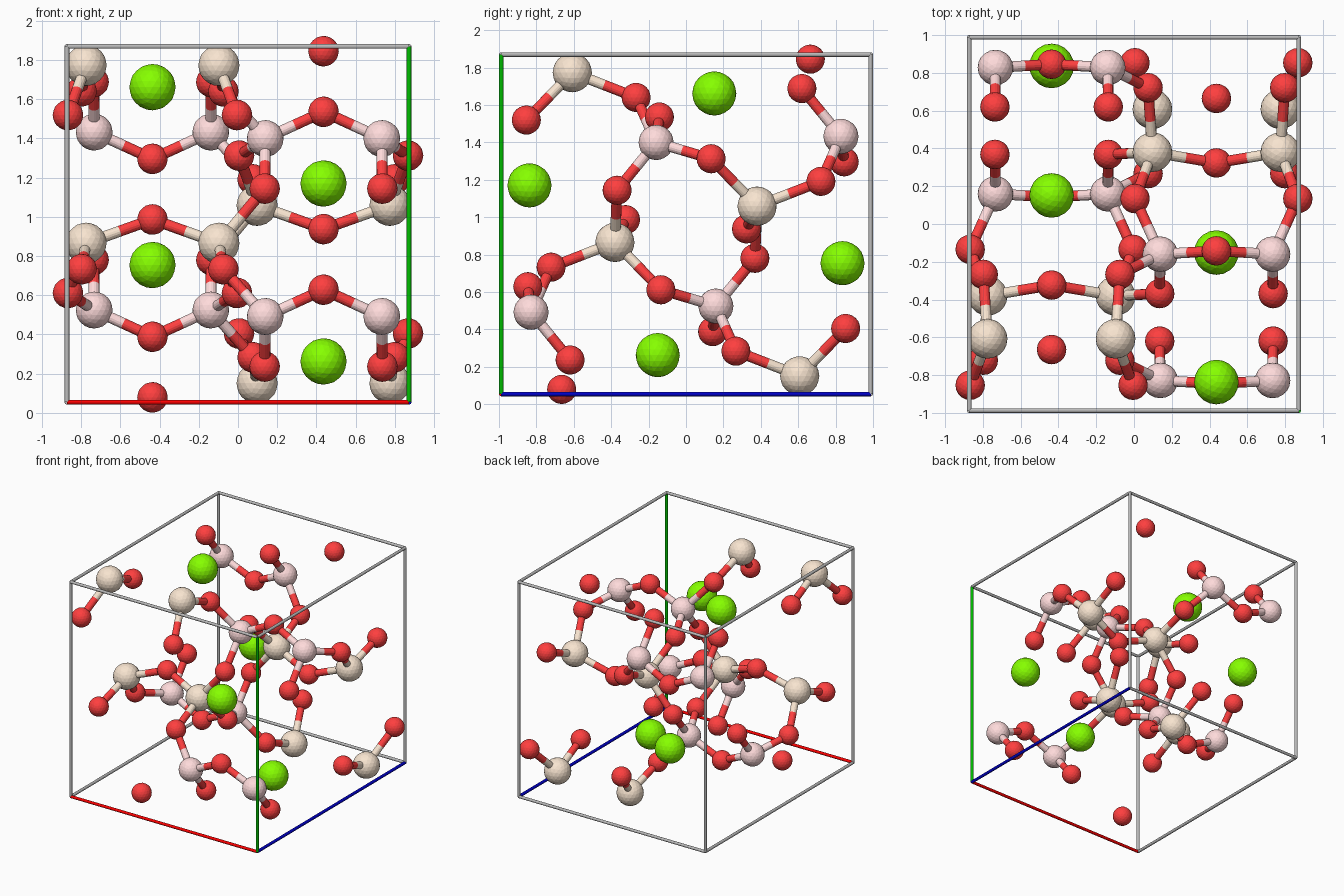
import bpy, bmesh
from mathutils import Vector, Matrix

if "Cube" in bpy.data.objects:
    bpy.data.objects.remove(bpy.data.objects["Cube"])

# Unit cell edge lengths (model x, y, z) and height of its centre
CX, CY, CZ = 1.745, 1.976, 1.815
ZC = 0.962
BOND_R, EDGE_R = 0.028, 0.012


def material(name, rgb):
    m = bpy.data.materials.new(name)
    m.diffuse_color = (*rgb, 1)
    m.use_nodes = True
    m.node_tree.nodes["Principled BSDF"].inputs["Base Color"].default_value = m.diffuse_color
    return m


def make_mesh(name, mat, build):
    me = bpy.data.meshes.new(name)
    bm = bmesh.new()
    build(bm)
    bm.to_mesh(me)
    bm.free()
    me.materials.append(mat)
    return me


def place(name, mesh, matrix):
    ob = bpy.data.objects.new(name, mesh)
    ob.matrix_world = matrix
    bpy.context.collection.objects.link(ob)


def rod_matrix(a, b, r):
    d = b - a
    return (Matrix.Translation((a + b) / 2)
            @ d.to_track_quat('Z', 'Y').to_matrix().to_4x4()
            @ Matrix.Diagonal((r, r, d.length, 1)))


def unit_rod(bm):
    bmesh.ops.create_cone(bm, cap_ends=True, segments=16, radius1=1, radius2=1, depth=1)


# Ball kinds: radius and colour
KINDS = {
    "green": (0.118, (0.24, 1.0, 0.0)),
    "tan": (0.105, (0.94, 0.78, 0.63)),
    "pink": (0.094, (1.0, 0.71, 0.71)),
    "red": (0.078, (1.0, 0.05, 0.05)),
}
balls, rods = {}, {}
for kind, (r, rgb) in KINDS.items():
    mat = material(kind, rgb)
    balls[kind] = make_mesh(kind + "_ball", mat, lambda bm: bmesh.ops.create_icosphere(
        bm, subdivisions=3, radius=r))
    rods[kind] = make_mesh(kind + "_rod", mat, unit_rod)

# Independent sites as cell fractions, repeated by the crystal symmetry
SITES = [
    ("green", 0.3854, 0.0765, 0.25),
    ("pink", 0.2590, 0.4192, 0.4204),
    ("tan", 0.0533, 0.1924, -0.0558),
    ("red", 0.1930, 0.0680, -0.0030),
    ("red", 0.1263, 0.3650, -0.0427),
    ("red", 0.3998, 0.3136, 0.0780),
    ("red", 0.5136, 0.6636, 0.25),
    ("red", 0.1839, 0.4280, 0.25),
]


def copies(a, b, c):
    found = set()
    for w in (c, 0.5 - c):
        for p in ((a, b, w), (-a, -b, w + 0.5),
                  (a + 0.5, 0.5 - b, w), (0.5 - a, b + 0.5, w + 0.5)):
            found.add(tuple(round(v % 1, 4) for v in p))
    return sorted(found)


atoms = []
for kind, *abc in SITES:
    for a, b, c in copies(*abc):
        atoms.append((kind, Vector(((0.5 - c) * CX, (b - 0.5) * CY, ZC + (0.5 - a) * CZ))))

# Atom balls
for kind, p in atoms:
    place(kind + "_atom", balls[kind], Matrix.Translation(p))

# Two-coloured bonds between close neighbours
for kind, p in atoms:
    if kind not in ("tan", "pink"):
        continue
    for other, q in atoms:
        if other == "red" and (p - q).length < 0.43:
            mid = (p + q) / 2
            place(kind + "_half_bond", rods[kind], rod_matrix(p, mid, BOND_R))
            place("red_half_bond", rods["red"], rod_matrix(mid, q, BOND_R))

# Cell frame: three coloured axes from the front right bottom corner, the rest grey
frame = {n: make_mesh(n + "_edge", material(n + "_edge", c), unit_rod) for n, c in (
    ("grey", (0.5, 0.5, 0.5)), ("x", (1, 0, 0)), ("y", (0, 0, 0.6)), ("z", (0, 0.5, 0)))}
half = (CX / 2, CY / 2, CZ / 2)
origin = (1, -1, -1)
for axis in range(3):
    i, j = [k for k in range(3) if k != axis]
    for si in (-1, 1):
        for sj in (-1, 1):
            a, b = Vector((0, 0, ZC)), Vector((0, 0, ZC))
            for v, s in ((a, -1), (b, 1)):
                v[axis] += s * half[axis]
                v[i] += si * half[i]
                v[j] += sj * half[j]
            key = "xyz"[axis] if (si, sj) == (origin[i], origin[j]) else "grey"
            place(key + "_frame_edge", frame[key], rod_matrix(a, b, EDGE_R))
